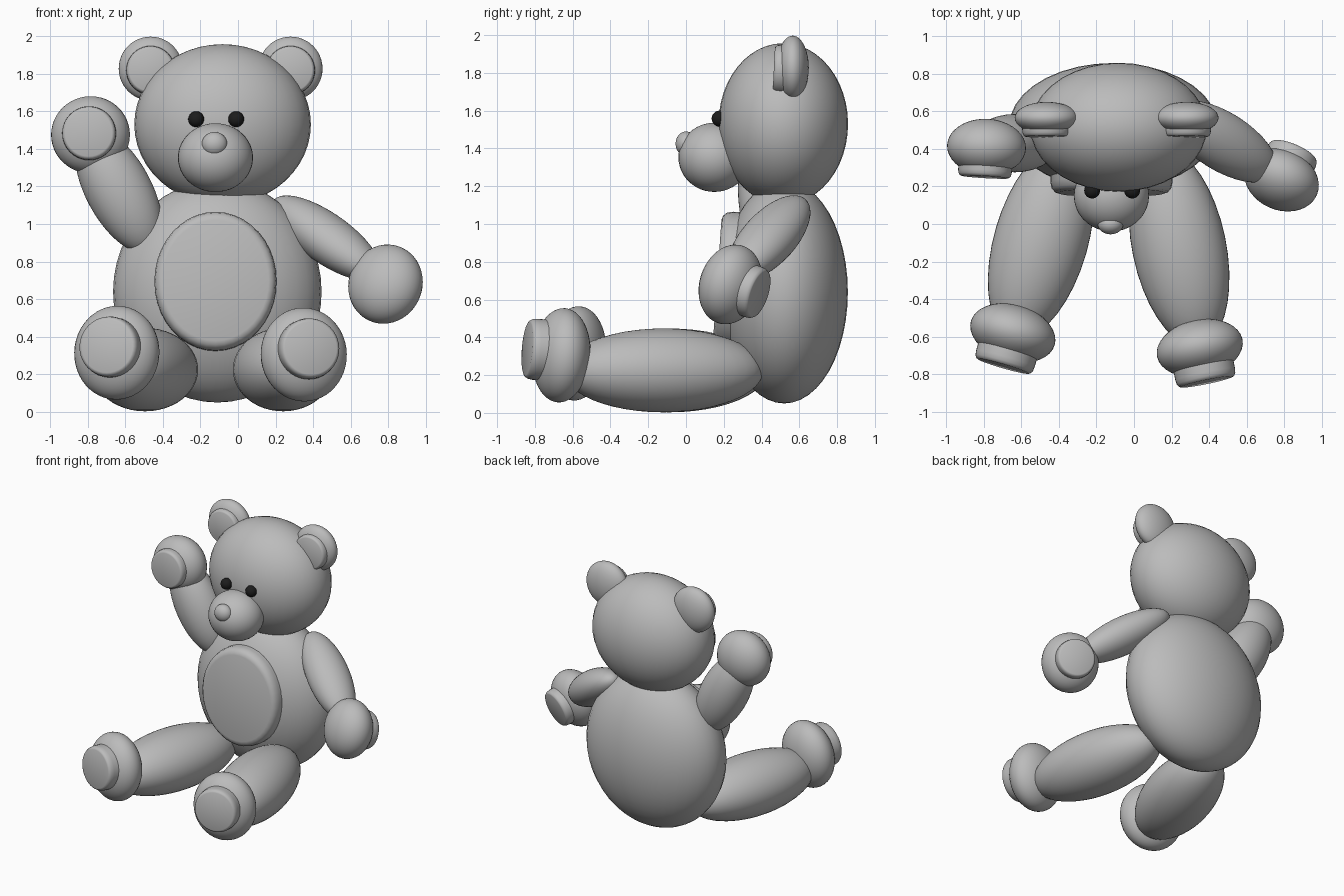
import bpy, bmesh, math
from mathutils import Vector, Matrix

if "Cube" in bpy.data.objects:
    bpy.data.objects.remove(bpy.data.objects["Cube"], do_unlink=True)


def material(name, value):
    mat = bpy.data.materials.new(name)
    mat.use_nodes = True
    colour = (value, value, value, 1)
    mat.diffuse_color = colour
    bsdf = mat.node_tree.nodes["Principled BSDF"]
    bsdf.inputs["Base Color"].default_value = colour
    bsdf.inputs["Roughness"].default_value = 0.8
    return mat


PLUSH = material("grey plush", 0.5)
BLACK = material("black", 0.012)


def add_object(name, bm, matrix, mat):
    bmesh.ops.transform(bm, matrix=matrix, verts=bm.verts)
    bmesh.ops.recalc_face_normals(bm, faces=bm.faces)
    mesh = bpy.data.meshes.new(name)
    bm.to_mesh(mesh)
    bm.free()
    mesh.materials.append(mat)
    obj = bpy.data.objects.new(name, mesh)
    bpy.context.collection.objects.link(obj)
    bpy.ops.object.select_all(action='DESELECT')
    obj.select_set(True)
    bpy.context.view_layer.objects.active = obj
    bpy.ops.object.shade_smooth_by_angle(angle=math.radians(40))
    return obj


def aim(centre, direction, up='Z'):
    """Local X follows the direction, local Z stays upright."""
    quat = Vector(direction).to_track_quat('X', up)
    return Matrix.Translation(centre) @ quat.to_matrix().to_4x4()


def ellipsoid(name, centre, radii, direction=(1, 0, 0), mat=PLUSH):
    bm = bmesh.new()
    bmesh.ops.create_uvsphere(bm, u_segments=36, v_segments=24, radius=1)
    matrix = aim(centre, direction) @ Matrix.Diagonal((*radii, 1))
    return add_object(name, bm, matrix, mat)


def pad(name, front, normal, width, height, depth, segments=40):
    """Rounded disc whose flat face is centred on front and faces normal."""
    profile = [(1, -1), (1, -0.45), (0.98, -0.2), (0.93, -0.05), (0.87, 0)]
    bm = bmesh.new()
    rings = []
    for r, x in profile:
        ring = []
        for i in range(segments):
            a = math.tau * i / segments
            ring.append(bm.verts.new((x * depth, r * width * math.cos(a),
                                      r * height * math.sin(a))))
        rings.append(ring)
    for low, high in zip(rings, rings[1:]):
        for i in range(segments):
            j = (i + 1) % segments
            bm.faces.new((low[i], low[j], high[j], high[i]))
    bm.faces.new(rings[0])
    bm.faces.new(rings[-1])
    return add_object(name, bm, aim(front, normal), PLUSH)


# Torso and head
ellipsoid("body", (-0.11, 0.52, 0.64), (0.555, 0.337, 0.59))
pad("tummy_patch", (-0.12, 0.165, 0.70), (0, -1, 0.07), 0.325, 0.37, 0.13)
ellipsoid("head", (-0.082, 0.515, 1.53), (0.47, 0.343, 0.427))
ellipsoid("snout", (-0.12, 0.15, 1.353), (0.2, 0.19, 0.183))
ellipsoid("nose", (-0.125, 0.0, 1.425), (0.068, 0.055, 0.065))

# Eyes and ears
for side, eye_x, ear_x in (("right", -0.223, -0.465), ("left", -0.01, 0.28)):
    ellipsoid(side + "_eye", (eye_x, 0.178, 1.558), (0.042,) * 3, mat=BLACK)
    ellipsoid(side + "_ear", (ear_x, 0.565, 1.827), (0.17, 0.085, 0.17))
    pad(side + "_inner_ear", (ear_x, 0.465, 1.82), (0, -1, 0.05), 0.13, 0.13, 0.08)

# Raised right arm
ellipsoid("right_arm", (-0.635, 0.43, 1.18), (0.37, 0.155, 0.175), (0.475, 0, -0.88))
ellipsoid("right_hand", (-0.785, 0.41, 1.475), (0.15, 0.21, 0.205), (-0.05, -1, 0.05))
pad("right_hand_pad", (-0.795, 0.25, 1.485), (-0.06, -1, 0.05), 0.143, 0.143, 0.07)

# Lowered left arm
PALM = Vector((0.38, 0.88, -0.29)).normalized()
HAND = Vector((0.785, 0.235, 0.68))
ellipsoid("left_arm", (0.47, 0.44, 0.925), (0.38, 0.155, 0.13), (0.72, -0.45, -0.52))
ellipsoid("left_hand", HAND, (0.155, 0.205, 0.215), PALM)
pad("left_hand_pad", HAND + PALM * 0.175, PALM, 0.14, 0.14, 0.08)

# Legs with feet and sole pads
for side, hip, foot, out in (
        ("right", (-0.495, -0.09, 0.225), (-0.645, -0.58, 0.315), -0.28),
        ("left", (0.24, -0.12, 0.225), (0.35, -0.66, 0.305), 0.2)):
    sole = Vector((out, -0.97, 0.08)).normalized()
    foot = Vector(foot)
    ellipsoid(side + "_leg", hip, (0.54, 0.25, 0.222), (out, -0.97, 0))
    ellipsoid(side + "_foot", foot, (0.15, 0.232, 0.25), sole)
    pad(side + "_sole_pad", foot + sole * 0.185 + Vector((0, 0, 0.02)),
        sole, 0.162, 0.162, 0.09)
